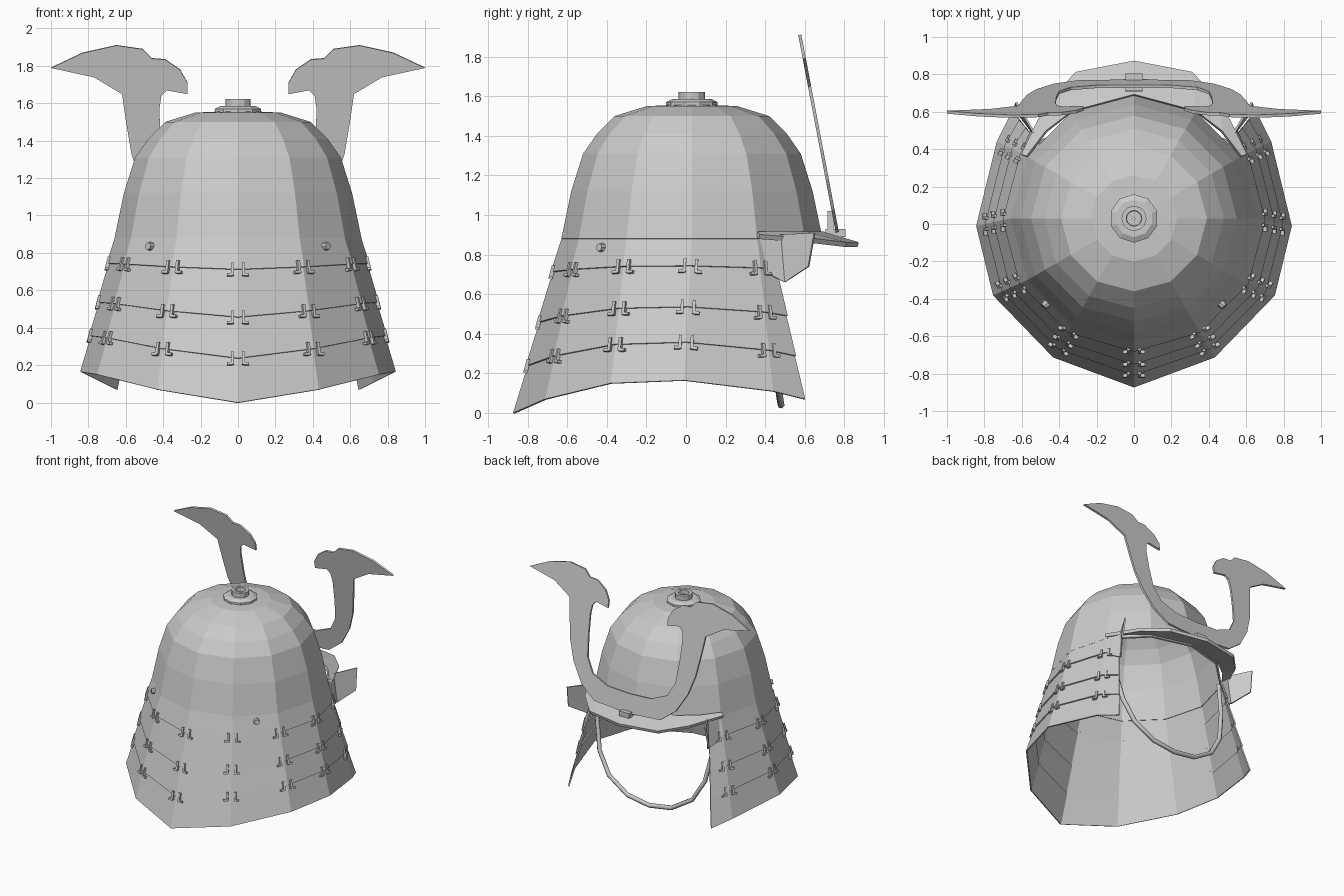
import bpy, bmesh, math
from mathutils import Vector, Matrix

cube = bpy.data.objects.get("Cube")
if cube:
    bpy.data.objects.remove(cube)

steel = bpy.data.materials.new("grey steel")
steel.use_nodes = True
grey = (0.6, 0.6, 0.6, 1)
steel.diffuse_color = grey
steel.node_tree.nodes["Principled BSDF"].inputs["Base Color"].default_value = grey

CY = 0.03    # dome centre along y
SIDES = 12


def finish(name, bm, thick=0, offset=-1):
    bmesh.ops.recalc_face_normals(bm, faces=bm.faces)
    mesh = bpy.data.meshes.new(name)
    bm.to_mesh(mesh)
    bm.free()
    mesh.materials.append(steel)
    ob = bpy.data.objects.new(name, mesh)
    bpy.context.collection.objects.link(ob)
    if thick:
        mod = ob.modifiers.new("thickness", "SOLIDIFY")
        mod.thickness = thick
        mod.offset = offset
    return ob


def loft(name, rings, closed=False, thick=0, offset=-1):
    """Skin a list of equally long point rows."""
    bm = bmesh.new()
    rows = [[bm.verts.new(p) for p in ring] for ring in rings]
    n = len(rows[0])
    for a, b in zip(rows, rows[1:]):
        for i in range(n if closed else n - 1):
            j = (i + 1) % n
            bm.faces.new((a[i], a[j], b[j], b[i]))
    return finish(name, bm, thick, offset)


def lathe(name, profile, sides, thick=0):
    rings = [[(r * math.sin(math.tau * k / sides), CY - r * math.cos(math.tau * k / sides), z)
              for k in range(sides)] for r, z in profile]
    return loft(name, rings, True, thick)


def mirrored(half):
    """Extend points that start on x = 0 to the other side."""
    half = [Vector(p) for p in half]
    return [Vector((-p.x, p.y, p.z)) for p in half[:0:-1]] + half


# Dome bowl and top finial
lathe("dome", [(0.66, 0.88), (0.61, 1.12), (0.55, 1.31), (0.48, 1.41), (0.39, 1.5),
               (0.23, 1.55), (0.01, 1.56)], SIDES, 0.015)
lathe("finial_base", [(0.01, 1.55), (0.13, 1.55), (0.13, 1.57), (0.1, 1.585), (0.01, 1.585)], 10)
lathe("finial_ring", [(0.04, 1.57), (0.067, 1.57), (0.067, 1.622), (0.042, 1.622), (0.04, 1.59),
                      (0.005, 1.59)], 12)

# Neck guard: four overlapping tiers between a top and a bottom outline
top = [(0.665 * math.sin(math.radians(a)), CY - 0.665 * math.cos(math.radians(a)), 0.88)
       for a in range(0, 121, 30)] + [(0.51, 0.43, 0.88)]
bottom = [(0, -0.87, 0), (0.43, -0.71, 0.07), (0.75, -0.38, 0.15), (0.84, -0.01, 0.165),
          (0.73, 0.44, 0.11), (0.65, 0.6, 0.07)]
top, bottom = mirrored(top), mirrored(bottom)
levels = [0, 0.19, 0.48, 0.73, 1]


def guard_row(t, out=0):
    row = [a.lerp(b, t) for a, b in zip(top, bottom)]
    return [p + Vector((p.x, p.y - CY, 0)).normalized() * out for p in row]


for k in range(4):
    loft(f"neck_guard_tier_{k + 1}", [guard_row(levels[k], -0.006), guard_row(levels[k + 1], 0.004)],
         thick=0.01)

# Lacing: paired cords across each seam
bm = bmesh.new()
for t in levels[1:4]:
    row = guard_row(t, 0.001)
    for i, p in enumerate(row):
        if i in (0, len(row) - 1):
            continue
        out = Vector((p.x, p.y - CY, 0)).normalized()
        down = (bottom[i] - top[i]).normalized()
        side = down.cross(out).normalized()
        normal = side.cross(down)
        frame = Matrix((side, down, normal)).transposed().to_4x4()
        for s in (-1, 1):
            for dx, dy, w, h in ((0.03, 0, 0.016, 0.07), (0.045, 0.03, 0.03, 0.014)):
                spot = Matrix.Translation(p + side * s * dx + down * dy - normal * 0.004)
                bmesh.ops.create_cube(bm, size=1, matrix=spot @ frame @ Matrix.Diagonal((w, h, 0.02, 1)))
finish("lacing", bm)

# Rivets at the upper back
bm = bmesh.new()
for s in (-1, 1):
    out = Vector((s * 0.707, -0.707, 0.1))
    turn = out.to_track_quat("Z", "Y").to_matrix().to_4x4()
    bmesh.ops.create_cone(bm, cap_ends=True, segments=8, radius1=0.025, radius2=0.02, depth=0.03,
                          matrix=Matrix.Translation((s * 0.472, -0.43, 0.835)) @ turn)
finish("rivets", bm)

# Brow plate around the front of the rim
inner = mirrored([(0.66 * math.sin(math.radians(a)), CY + 0.66 * math.cos(math.radians(a)), 0.905)
                  for a in (0, 30, 45, 60)])
outer = mirrored([(0, 0.87, 0.85), (0.31, 0.81, 0.85), (0.47, 0.64, 0.87), (0.6, 0.37, 0.89)])
loft("brow_plate", [inner, outer], thick=0.025, offset=0)

# Side flaps turned outward from the guard
for s, side in ((1, "left"), (-1, "right")):
    loft(f"{side}_flap", [[(s * 0.55, 0.37, 0.89), (s * 0.53, 0.48, 0.9), (s * 0.63, 0.65, 0.91)],
                          [(s * 0.59, 0.4, 0.71), (s * 0.55, 0.5, 0.66), (s * 0.64, 0.62, 0.74)]],
         thick=0.012, offset=0)

# Crest holder
bm = bmesh.new()
bmesh.ops.create_cube(bm, size=1, matrix=Matrix.Translation((0, 0.755, 0.91)) @ Matrix.Diagonal((0.09, 0.1, 0.04, 1)))
bmesh.ops.create_cube(bm, size=1, matrix=Matrix.Translation((0, 0.73, 0.96)) @ Matrix.Diagonal((0.09, 0.03, 0.12, 1)))
finish("crest_holder", bm)

# Horned crest: flat outline leaning back over the dome
outline = [(0, 0.91), (0.3, 0.93), (0.43, 1.03), (0.52, 1.18), (0.57, 1.33), (0.6, 1.51), (0.62, 1.65),
           (0.77, 1.74), (1, 1.79), (0.83, 1.87), (0.65, 1.91), (0.51, 1.89), (0.46, 1.84),
           (0.39, 1.835), (0.31, 1.78), (0.27, 1.71), (0.27, 1.65), (0.38, 1.67), (0.41, 1.64),
           (0.42, 1.57), (0.415, 1.4), (0.4, 1.24), (0.34, 1.13), (0.2, 1.07), (0, 1.06)]
loop = outline + [(-x, z) for x, z in outline[-2:0:-1]]
bm = bmesh.new()
bm.faces.new([bm.verts.new((x, 0.765 - (z - 0.91) * 0.19, z)) for x, z in loop])
bmesh.ops.triangulate(bm, faces=bm.faces)
finish("crest", bm, 0.016, 0)

# Chin cord
curve = bpy.data.curves.new("chin_cord", "CURVE")
curve.dimensions = "3D"
curve.bevel_depth = 0.018
curve.bevel_resolution = 1
path = mirrored([(0, 0.48, 0.04), (0.2, 0.475, 0.07), (0.38, 0.46, 0.18), (0.48, 0.44, 0.35),
                 (0.53, 0.4, 0.6), (0.54, 0.36, 0.88)])
spline = curve.splines.new("POLY")
spline.points.add(len(path) - 1)
for point, p in zip(spline.points, path):
    point.co = (*p, 1)
curve.materials.append(steel)
bpy.context.collection.objects.link(bpy.data.objects.new("chin_cord", curve))
